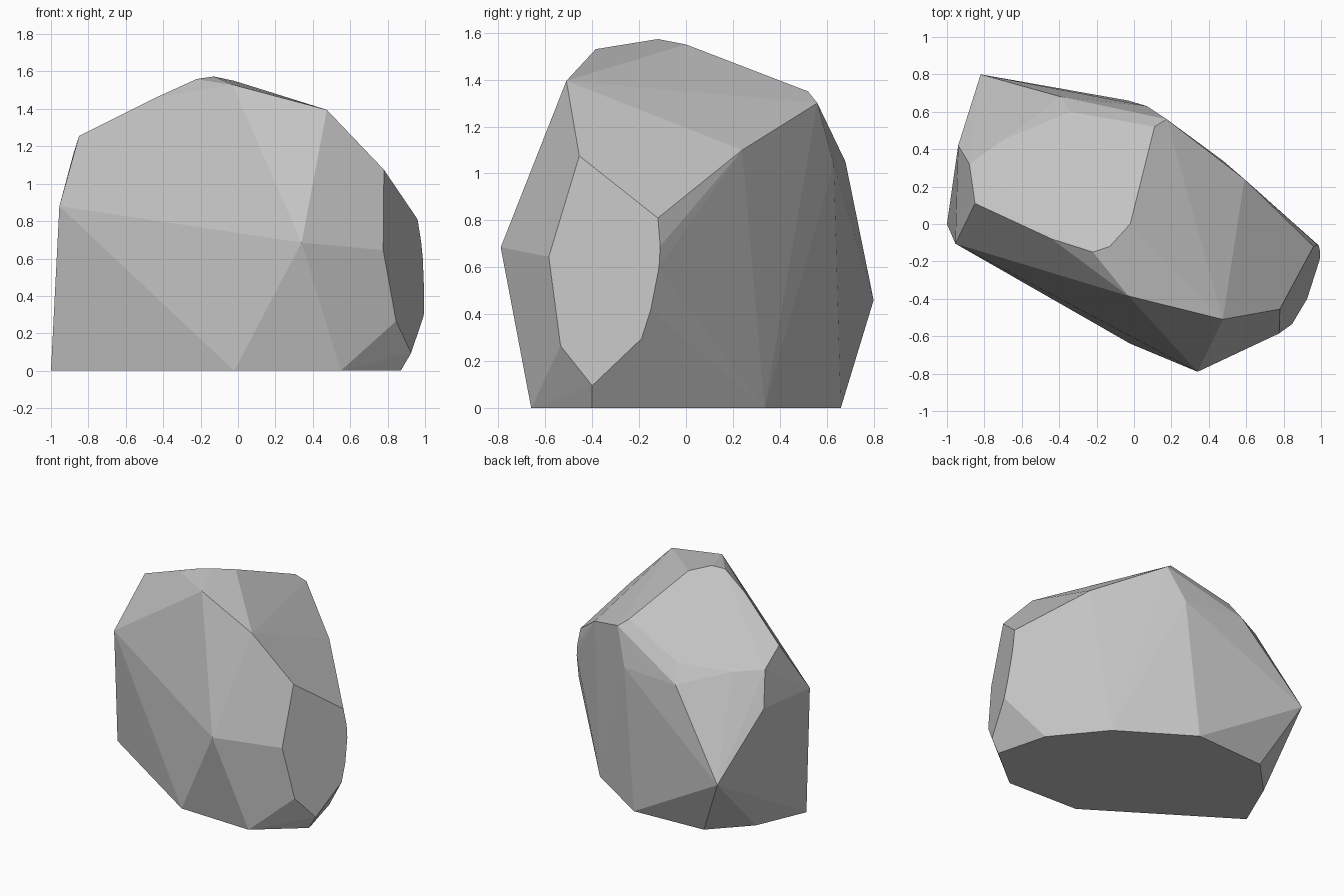
import bpy, bmesh, math

# Ground outline (x, y) where the boulder rests
BASE = [(-1, 0), (-0.02, -0.64), (0.55, -0.66), (0.87, -0.40), (0.77, -0.02),
        (0.48, 0.335), (-0.03, 0.66), (-0.59, 0.63), (-0.84, 0.37)]

# Outline (y, z) of the flat cleaved face on the right
CLEAVE = [(-0.12, 0.81), (-0.455, 1.075), (-0.585, 0.645), (-0.535, 0.265),
          (-0.40, 0.095), (-0.19, 0.295), (-0.15, 0.42), (-0.115, 0.60), (-0.11, 0.69)]

# Corners of the sides
SIDES = [(0.34, -0.79, 0.685), (-0.955, -0.105, 0.88), (-0.94, 0.42, 0.92),
         (-0.82, 0.80, 0.46), (-0.39, 0.68, 1.05), (0.07, 0.63, 1.04),
         (0.59, 0.24, 1.10), (0.475, -0.51, 1.395)]

# Corners of the crown
CROWN = [(-0.85, 0.11, 1.255), (-0.44, -0.08, 1.46), (-0.22, -0.15, 1.56),
         (-0.13, -0.12, 1.573), (-0.03, -0.385, 1.53), (-0.02, 0.0, 1.55),
         (0.11, 0.52, 1.35), (0.175, 0.56, 1.30), (-0.34, 0.60, 1.18),
         (-0.70, 0.45, 1.145), (-0.88, 0.32, 1.16)]

points = [(x, y, 0) for x, y in BASE]
points += [(1.113 + 0.439 * y - 0.124 * z, y, z) for y, z in CLEAVE]
points += SIDES + CROWN

# Boulder: convex chipped stone with nearly coplanar triangles merged
bm = bmesh.new()
for p in points:
    bm.verts.new(p)
bmesh.ops.convex_hull(bm, input=bm.verts[:])
loose = [v for v in bm.verts if not v.link_faces]
bmesh.ops.delete(bm, geom=loose, context='VERTS')
bmesh.ops.dissolve_limit(bm, angle_limit=math.radians(2),
                         verts=bm.verts[:], edges=bm.edges[:])
bmesh.ops.recalc_face_normals(bm, faces=bm.faces[:])
mesh = bpy.data.meshes.new("boulder")
bm.to_mesh(mesh)
bm.free()

stone = bpy.data.materials.new("stone_grey")
stone.diffuse_color = (0.55, 0.55, 0.55, 1)
mesh.materials.append(stone)
boulder = bpy.data.objects.new("boulder", mesh)
bpy.context.collection.objects.link(boulder)
